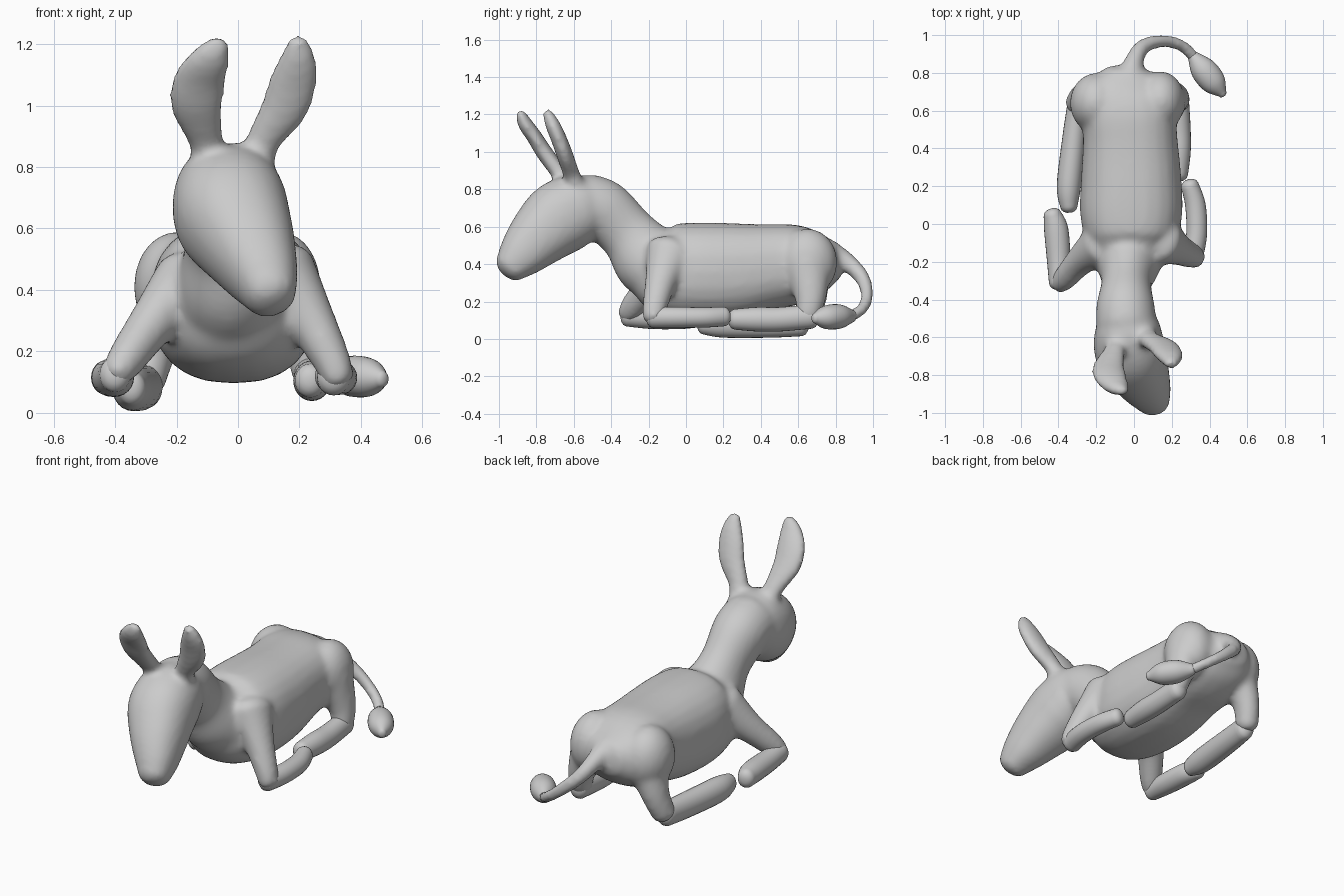
import bpy, bmesh, math
from mathutils import Vector

N = 24


def spline(stations, steps=5):
    """Catmull-Rom interpolation of (x, y, z, half width, half height)."""
    pts = [stations[0]] + list(stations) + [stations[-1]]
    out = []
    for i in range(1, len(pts) - 2):
        p0, p1, p2, p3 = pts[i - 1:i + 3]
        for s in range(steps):
            t = s / steps
            out.append([0.5 * (2 * b + (c - a) * t + (2 * a - 5 * b + 4 * c - d) * t * t
                               + (3 * b - a - 3 * c + d) * t ** 3)
                        for a, b, c, d in zip(p0, p1, p2, p3)])
    return out + [list(stations[-1])]


def loft(bm, stations, power=2.0, cap=0.7):
    """Closed tube of (super)elliptic rings with domed ends."""
    path = spline(stations)
    pos = [Vector(p[:3]) for p in path]
    rings = []
    last = len(path) - 1
    for i, p in enumerate(path):
        tan = (pos[min(i + 1, last)] - pos[max(i - 1, 0)]).normalized()
        dome = [(0.0, 1.0)]
        if i in (0, last):
            r = min(p[3], p[4]) * cap
            dome = [(r * math.sin(a), math.cos(a)) for a in (0, 0.5, 0.95, 1.3)]
            if i == 0:
                dome = [(-o, s) for o, s in reversed(dome)]
        side = Vector((1, 0, 0))
        side = (side - tan * side.dot(tan)).normalized()
        up = tan.cross(side)
        for off, sc in dome:
            ring = []
            for k in range(N):
                a = 2 * math.pi * k / N
                c, s = math.cos(a), math.sin(a)
                u = math.copysign(abs(c) ** (2 / power), c) * p[3] * sc
                v = math.copysign(abs(s) ** (2 / power), s) * p[4] * sc
                ring.append(bm.verts.new(pos[i] + tan * off + side * u + up * v))
            rings.append(ring)
    for a, b in zip(rings, rings[1:]):
        for k in range(N):
            j = (k + 1) % N
            bm.faces.new((a[k], a[j], b[j], b[k]))
    bm.faces.new(rings[0][::-1])
    bm.faces.new(rings[-1])


def ball(bm, centre, radii):
    made = bmesh.ops.create_uvsphere(bm, u_segments=24, v_segments=16, radius=1)
    for v in made["verts"]:
        v.co = Vector([c + r * q for c, r, q in zip(centre, radii, v.co)])


def finish(name, bm):
    bmesh.ops.recalc_face_normals(bm, faces=bm.faces)
    mesh = bpy.data.meshes.new(name)
    bm.to_mesh(mesh)
    bm.free()
    for f in mesh.polygons:
        f.use_smooth = True
    ob = bpy.data.objects.new(name, mesh)
    bpy.context.collection.objects.link(ob)
    return ob


body = bmesh.new()

# Torso
loft(body, [(-.02, -.2, .4, .17, .19), (-.02, -.1, .37, .235, .245), (-.015, .05, .36, .27, .262),
            (-.015, .25, .362, .265, .258), (-.02, .45, .385, .25, .23), (-.03, .6, .4, .25, .212),
            (-.03, .71, .41, .23, .17), (-.02, .79, .42, .15, .11)], power=2.4, cap=.4)

# Haunches
ball(body, (-.2, .64, .41), (.14, .16, .18))
ball(body, (.14, .65, .41), (.13, .16, .18))

# Neck
loft(body, [(-.02, -.13, .38, .2, .2), (-.03, -.21, .44, .17, .195), (-.04, -.31, .56, .133, .155),
            (-.045, -.44, .685, .155, .165), (-.04, -.54, .72, .16, .165)])

# Head
loft(body, [(-.045, -.5, .725, .15, .15), (-.035, -.56, .705, .175, .185), (-.02, -.675, .645, .188, .2),
            (.03, -.785, .55, .16, .17), (.08, -.88, .45, .12, .13), (.105, -.935, .39, .09, .095)], power=2.2)

# Ears
loft(body, [(-.09, -.62, .8, .055, .05), (-.105, -.68, .89, .06, .045), (-.135, -.76, 1.0, .088, .045),
            (-.125, -.81, 1.08, .088, .042), (-.09, -.86, 1.15, .068, .04), (-.06, -.885, 1.205, .035, .028)])
loft(body, [(.06, -.58, .8, .055, .05), (.085, -.615, .89, .058, .045), (.15, -.65, .99, .078, .045),
            (.178, -.68, 1.07, .08, .043), (.195, -.715, 1.15, .062, .04), (.195, -.742, 1.21, .035, .028)])

# Upper front legs
loft(body, [(.14, -.08, .45, .12, .14), (.225, -.13, .32, .085, .09), (.3, -.165, .18, .064, .068),
            (.325, -.175, .115, .055, .06)])
loft(body, [(-.17, -.1, .42, .11, .13), (-.28, -.19, .29, .078, .085), (-.36, -.28, .18, .064, .068),
            (-.395, -.315, .13, .052, .055)])

# Thighs
loft(body, [(-.2, .65, .38, .12, .13), (-.265, .67, .22, .075, .085), (-.3, .64, .1, .065, .07)])
loft(body, [(.16, .65, .38, .12, .13), (.22, .665, .22, .075, .085), (.235, .65, .125, .062, .065)])

# Tail
loft(body, [(-.02, .76, .46, .075, .075), (0, .86, .41, .052, .052), (.05, .94, .33, .042, .042),
            (.15, .968, .24, .036, .036), (.25, .945, .165, .033, .033), (.32, .88, .12, .033, .033)])

# Fuse the parts into one soft skin
skin = finish("donkey_body", body)
remesh = skin.modifiers.new("fuse", 'REMESH')
remesh.mode = 'VOXEL'
remesh.voxel_size = 0.015
remesh.use_smooth_shade = True
soft = skin.modifiers.new("soften", 'SMOOTH')
soft.factor = 0.5
soft.iterations = 14

# Folded lower legs and tail tuft
limbs = {
    "front_shin_right": [(.31, -.175, .115, .055, .058), (.332, -.05, .115, .055, .056),
                         (.325, .1, .115, .054, .054), (.295, .205, .12, .047, .052)],
    "front_shin_left": [(-.4, -.315, .125, .05, .058), (-.4, -.18, .115, .062, .062),
                        (-.412, -.03, .115, .064, .062), (-.432, .05, .115, .048, .055)],
    "rear_shin_right": [(.235, .67, .12, .055, .065), (.24, .5, .105, .06, .065),
                        (.24, .38, .105, .06, .065), (.235, .26, .105, .05, .055)],
    "rear_shin_left": [(-.3, .62, .085, .055, .07), (-.318, .45, .08, .062, .073),
                       (-.345, .2, .08, .064, .073), (-.345, .09, .08, .045, .055)],
    "tail_tuft": [(.315, .885, .122, .033, .035), (.365, .82, .12, .068, .065),
                  (.425, .745, .115, .065, .062), (.468, .69, .11, .024, .028)],
}
for name, stations in limbs.items():
    bm = bmesh.new()
    loft(bm, stations)
    finish(name, bm)
